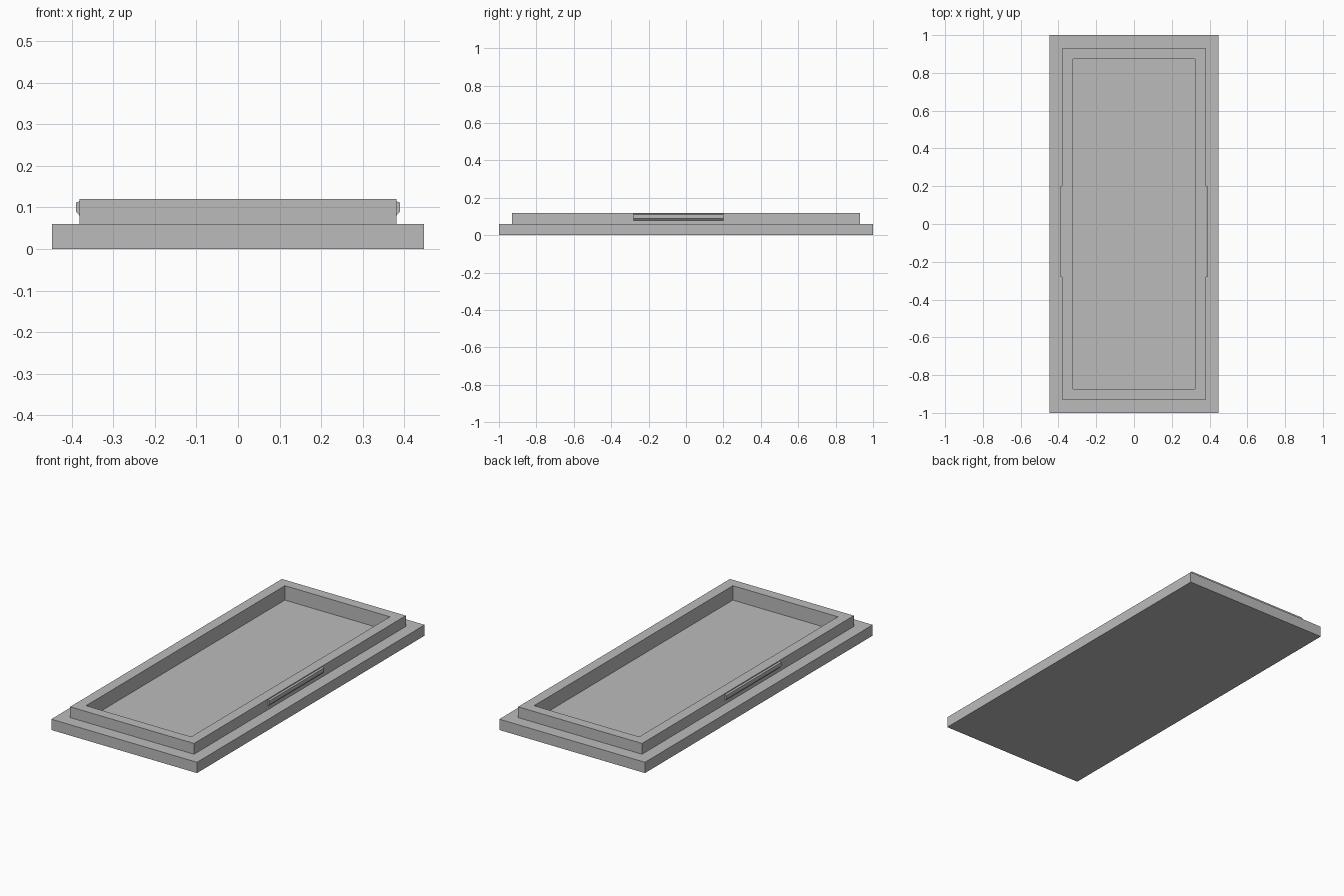
import bpy
import bmesh

cube = bpy.data.objects.get("Cube")
if cube:
    bpy.data.objects.remove(cube, do_unlink=True)

# One plain grey for the whole lid
GREY = (0.5, 0.5, 0.5, 1.0)
grey = bpy.data.materials.new("plain grey")
grey.use_nodes = True
grey.diffuse_color = GREY
grey.node_tree.nodes["Principled BSDF"].inputs["Base Color"].default_value = GREY


def loft(name, sections):
    """Bridge equal-sized point loops and cap both ends."""
    bm = bmesh.new()
    loops = [[bm.verts.new(p) for p in s] for s in sections]
    for a, b in zip(loops, loops[1:]):
        for i in range(len(a)):
            j = (i + 1) % len(a)
            bm.faces.new((a[i], a[j], b[j], b[i]))
    bm.faces.new(loops[0])
    bm.faces.new(loops[-1])
    bmesh.ops.recalc_face_normals(bm, faces=bm.faces)
    mesh = bpy.data.meshes.new(name)
    bm.to_mesh(mesh)
    bm.free()
    mesh.materials.append(grey)
    obj = bpy.data.objects.new(name, mesh)
    bpy.context.collection.objects.link(obj)
    return obj


def rectangle(hx, hy, z):
    return [(-hx, -hy, z), (hx, -hy, z), (hx, hy, z), (-hx, hy, z)]


# Stepped lid: base slab, raised rim and recessed floor
OUTER, RIM, POCKET = (0.448, 1.0), (0.381, 0.93), (0.323, 0.873)
BASE_TOP, RIM_TOP, FLOOR = 0.06, 0.12, 0.04
loft("lid_tray", [
    rectangle(*OUTER, 0), rectangle(*OUTER, BASE_TOP),
    rectangle(*RIM, BASE_TOP), rectangle(*RIM, RIM_TOP),
    rectangle(*POCKET, RIM_TOP), rectangle(*POCKET, FLOOR),
])

# Bevelled snap ridge on each long side of the rim
profile = [(0.378, 0.08), (0.381, 0.08), (0.39, 0.09),
           (0.39, 0.111), (0.381, 0.115), (0.378, 0.115)]
for side, name in ((1, "snap_ridge_left"), (-1, "snap_ridge_right")):
    loft(name, [[(side * x, y, z) for x, z in profile] for y in (-0.28, 0.2)])
